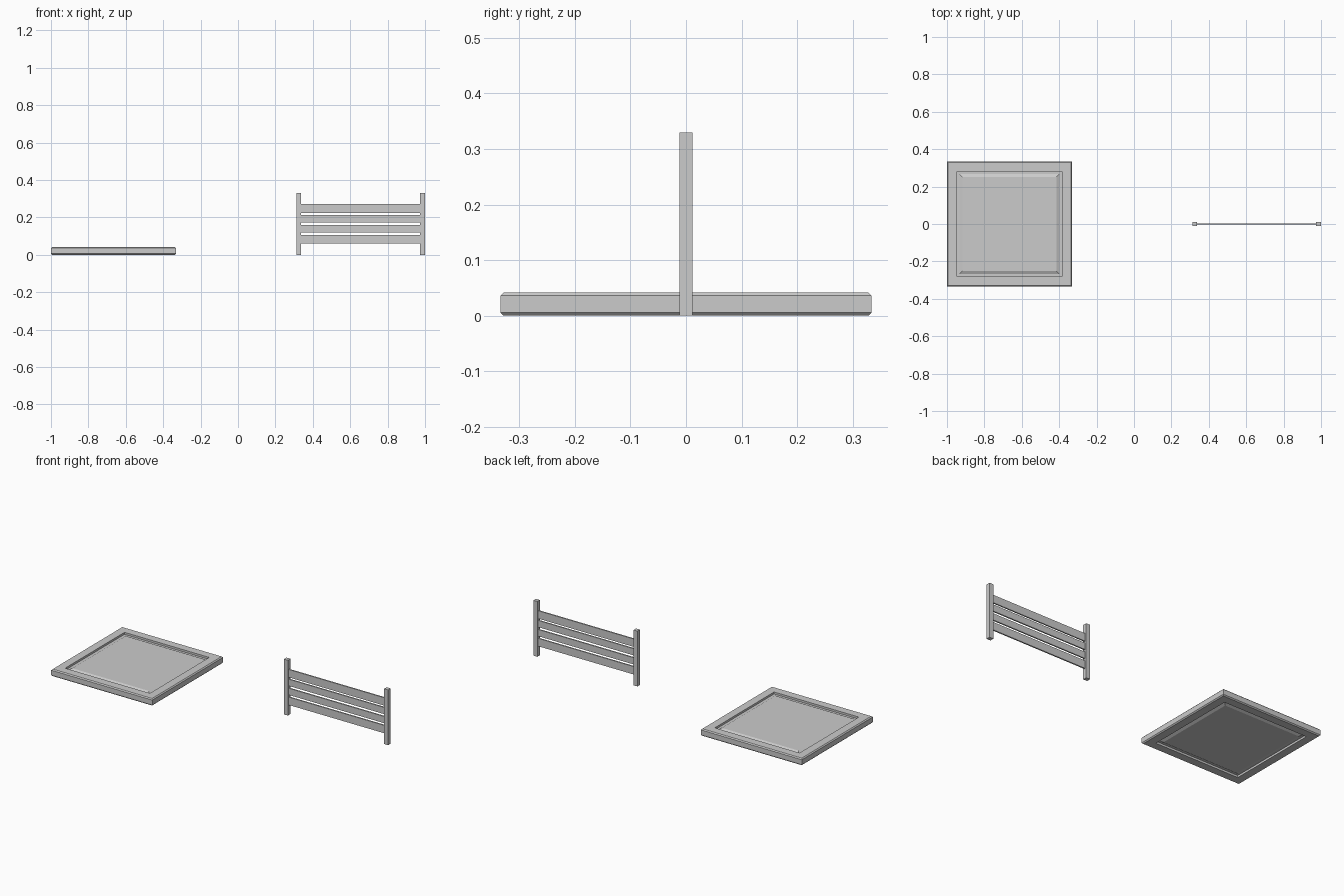
import bpy, bmesh

if "Cube" in bpy.data.objects:
    bpy.data.objects.remove(bpy.data.objects["Cube"])


def mesh_object(name, bm):
    bmesh.ops.recalc_face_normals(bm, faces=bm.faces)
    me = bpy.data.meshes.new(name)
    bm.to_mesh(me)
    bm.free()
    ob = bpy.data.objects.new(name, me)
    bpy.context.collection.objects.link(ob)
    return ob


def box(name, x0, x1, y0, y1, z0, z1):
    bm = bmesh.new()
    bmesh.ops.create_cube(bm, size=1)
    for v in bm.verts:
        v.co.x = x0 + (v.co.x + 0.5) * (x1 - x0)
        v.co.y = y0 + (v.co.y + 0.5) * (y1 - y0)
        v.co.z = z0 + (v.co.z + 0.5) * (z1 - z0)
    return mesh_object(name, bm)


def square_loft(name, profile, cx, closed):
    """Sweep a (half width, z) profile around a square; cap or close the ends."""
    bm = bmesh.new()
    rings = [[bm.verts.new((cx + sx * r, sy * r, z))
              for sx, sy in ((-1, -1), (1, -1), (1, 1), (-1, 1))]
             for r, z in profile]
    n = len(rings)
    for i in range(n if closed else n - 1):
        a, b = rings[i], rings[(i + 1) % n]
        for k in range(4):
            j = (k + 1) % 4
            bm.faces.new((a[k], a[j], b[j], b[k]))
    if not closed:
        bm.faces.new(rings[0])
        bm.faces.new(rings[-1])
    return mesh_object(name, bm)


# Square frame with chamfered outer rim
CX = -0.666
square_loft("panel_frame", [(0.28, 0), (0.328, 0), (0.334, 0.006), (0.334, 0.036),
                            (0.328, 0.042), (0.28, 0.042)], CX, True)

# Raised field, bevelled on both faces, set inside the frame
square_loft("raised_panel", [(0.252, 0.004), (0.268, 0.012), (0.281, 0.012),
                             (0.281, 0.030), (0.268, 0.030), (0.252, 0.038)], CX, False)

# Rail posts
for side, x in (("left", 0.312), ("right", 0.974)):
    box(side + "_post", x, x + 0.026, -0.012, 0.012, 0, 0.33)

# Horizontal slats between the posts
for i, (z0, z1) in enumerate(((0.06, 0.107), (0.12, 0.16), (0.174, 0.214), (0.225, 0.272))):
    box(f"slat_{i + 1}", 0.33, 0.982, -0.004, 0.004, z0, z1)
